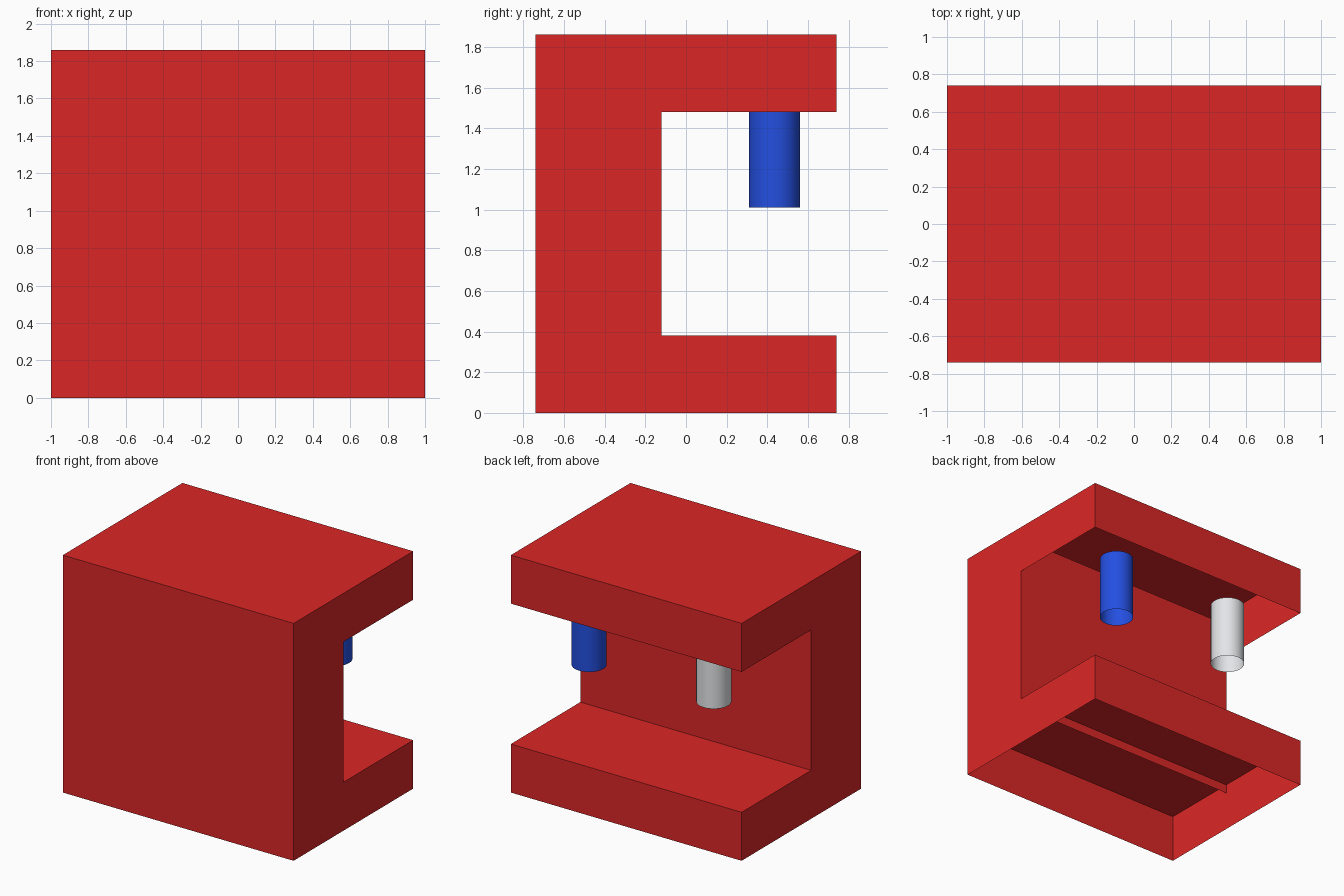
import bpy
import bmesh

default_cube = bpy.data.objects.get("Cube")
if default_cube:
    bpy.data.objects.remove(default_cube, do_unlink=True)


def make_material(name, srgb):
    linear = [((c + 0.055) / 1.055) ** 2.4 if c > 0.04 else c / 12.92 for c in srgb]
    mat = bpy.data.materials.new(name)
    mat.use_nodes = True
    mat.diffuse_color = (*linear, 1)
    mat.node_tree.nodes["Principled BSDF"].inputs["Base Color"].default_value = (*linear, 1)
    return mat


red = make_material("red_paint", (0.86, 0.15, 0.15))
blue = make_material("blue_tube", (0.14, 0.31, 0.88))
grey = make_material("light_grey_tube", (0.9, 0.91, 0.92))


def finish(name, bm, mat):
    mesh = bpy.data.meshes.new(name)
    bm.to_mesh(mesh)
    bm.free()
    mesh.materials.append(mat)
    obj = bpy.data.objects.new(name, mesh)
    bpy.context.collection.objects.link(obj)
    return obj


def sheet(name, corners):
    bm = bmesh.new()
    bm.faces.new([bm.verts.new(c) for c in corners])
    return finish(name, bm, red)


# Main dimensions of the thin-walled housing
W, D, H = 1.0, 0.74, 1.86
ARM_LOW, ARM_HIGH, RECESS = 0.38, 1.48, -0.12


def upright(name, y, z0, z1, facing):
    # Full-width vertical sheet facing front (-1) or back (+1)
    x = W * facing
    sheet(name, [(x, y, z0), (-x, y, z0), (-x, y, z1), (x, y, z1)])


def level(name, z):
    # Full-width horizontal sheet
    sheet(name, [(-W, -D, z), (W, -D, z), (W, D, z), (-W, D, z)])


# Housing: front, recessed panel, lips, top and shelf; open underneath both arms
upright("front_panel", -D, 0, H, -1)
upright("recessed_panel", RECESS, 0.31, 1.76, 1)
upright("lower_back_lip", D, 0, ARM_LOW, 1)
upright("upper_back_lip", D, ARM_HIGH, H, 1)
level("top_panel", H)
level("shelf", ARM_LOW)

# C-shaped side panels
profile = [(-D, 0), (D, 0), (D, ARM_LOW), (RECESS, ARM_LOW),
           (RECESS, ARM_HIGH), (D, ARM_HIGH), (D, H), (-D, H)]
sheet("left_side_panel", [(W, y, z) for y, z in profile])
sheet("right_side_panel", [(-W, y, z) for y, z in reversed(profile)])


# Open tubes hanging under the upper arm
def tube(name, x, mat):
    bm = bmesh.new()
    bmesh.ops.create_cone(bm, cap_ends=False, segments=24,
                          radius1=0.125, radius2=0.125, depth=0.5)
    for face in bm.faces:
        face.smooth = True
    obj = finish(name, bm, mat)
    obj.location = (x, 0.435, 1.26)


tube("left_tube", 0.535, blue)
tube("right_tube", -0.545, grey)
